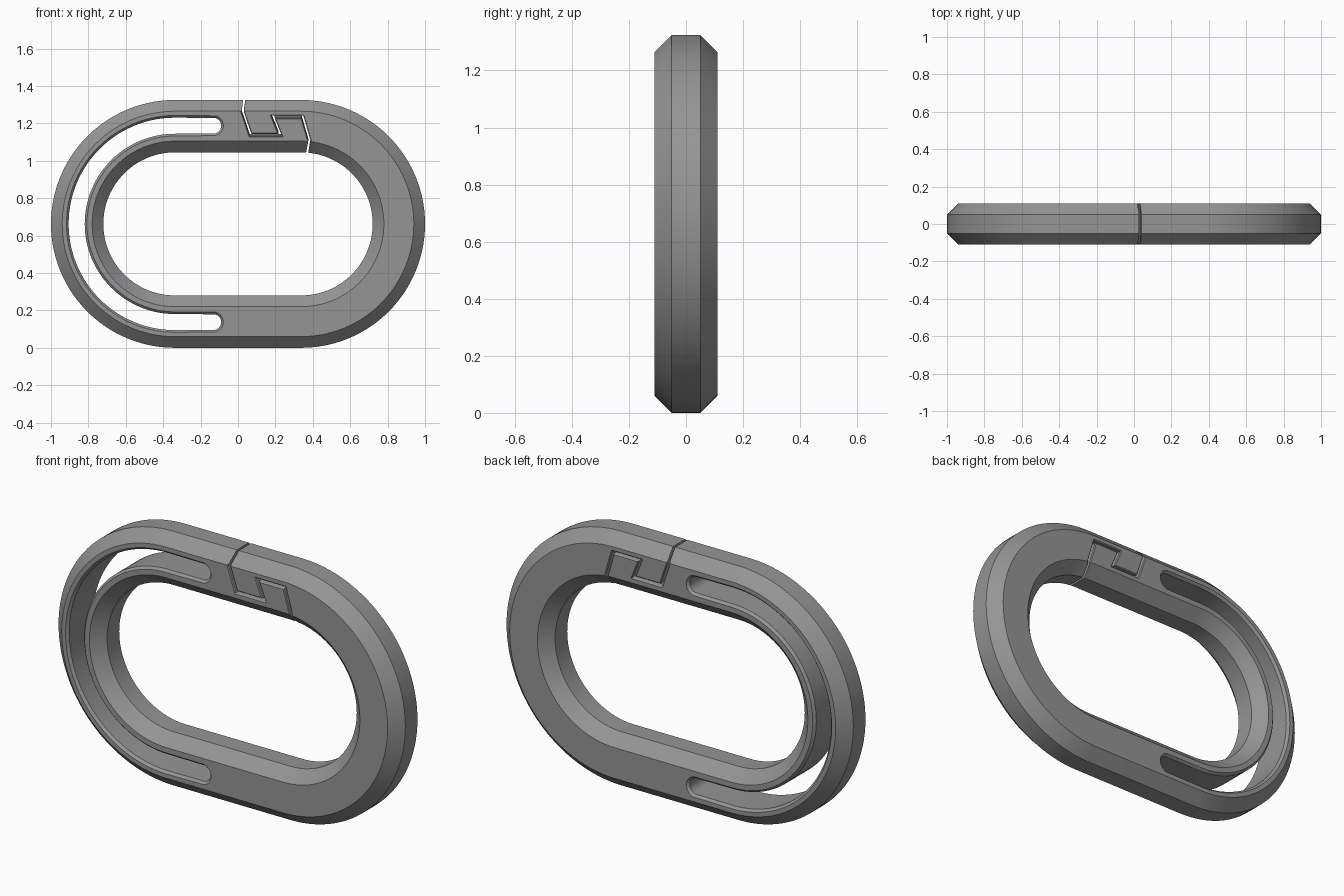
import bpy, bmesh
from math import cos, sin, radians
from mathutils import Vector

if "Cube" in bpy.data.objects:
    bpy.data.objects.remove(bpy.data.objects["Cube"])

ZC, CX = 0.6625, 0.3375          # centre height, half length of the straight sides


def arc(cx, cz, r, a0, a1, n):
    return [(cx + r * cos(radians(a0 + (a1 - a0) * i / n)),
             cz + r * sin(radians(a0 + (a1 - a0) * i / n))) for i in range(n + 1)]


def stadium(r):
    return arc(CX, ZC, r, -90, 90, 56) + arc(-CX, ZC, r, 90, 270, 56)


def slot(w, r=0.525, end=-0.133):
    # C-shaped slot outline with round ends, half width w
    return (arc(-CX, ZC, r + w, 90, 270, 56) + arc(end, ZC - r, w, -90, 90, 12)[1:-1]
            + arc(-CX, ZC, r - w, 270, 90, 56) + arc(end, ZC + r, w, -90, 90, 12)[1:-1])


def strip(points, w, dz=0.0):
    # mitred band of half width w along a polyline
    p = [Vector(q) for q in points]
    left, right = [], []
    for i, q in enumerate(p):
        a = (q - p[i - 1]).normalized() if i else (p[1] - q).normalized()
        b = (p[i + 1] - q).normalized() if i < len(p) - 1 else a
        na, nb = Vector((-a.y, a.x)), Vector((-b.y, b.x))
        m = (na + nb).normalized()
        off = m * (w / m.dot(na))
        left.append((q.x + off.x, q.y + off.y + dz))
        right.append((q.x - off.x, q.y - off.y + dz))
    return left + right[::-1]


def loft(name, sections, ring=False):
    # join outlines (y, [(x, z), ...]) of equal length
    bm = bmesh.new()
    loops = [[bm.verts.new((x, y, z)) for x, z in pts] for y, pts in sections]
    n = len(loops[0])
    pairs = list(zip(loops, loops[1:]))
    if ring:
        pairs.append((loops[-1], loops[0]))
    else:
        bm.faces.new(loops[0])
        bm.faces.new(loops[-1])
    for a, b in pairs:
        for i in range(n):
            j = (i + 1) % n
            bm.faces.new((a[i], a[j], b[j], b[i]))
    bmesh.ops.recalc_face_normals(bm, faces=bm.faces)
    me = bpy.data.meshes.new(name)
    bm.to_mesh(me)
    bm.free()
    ob = bpy.data.objects.new(name, me)
    bpy.context.collection.objects.link(ob)
    return ob


# Chamfered oval link body
section = [(.6625, -.05), (.6625, .05), (.6025, .11), (.4425, .11),
           (.3825, .05), (.3825, -.05), (.4425, -.11), (.6025, -.11)]
link = loft("link_body", [(y, stadium(r)) for r, y in section], ring=True)
dark = bpy.data.materials.new("dark_grey")
dark.diffuse_color = (0.3, 0.3, 0.3, 1)
dark.use_nodes = True
dark.node_tree.nodes["Principled BSDF"].inputs["Base Color"].default_value = dark.diffuse_color
link.data.materials.append(dark)

# Flexure slot, with a small chamfer at both faces
slot_cut = loft("slot_cutter", [(y, slot(w)) for y, w in
                [(-.12, .064), (-.097, .043), (.097, .043), (.12, .064)]])

# Interlocking hook seam, slightly V-shaped through the thickness
hook = [(.042, 1.37), (.025, 1.262), (.067, 1.138), (.226, 1.138), (.187, 1.235),
        (.345, 1.235), (.382, 1.107), (.364, 1.0)]
seam_cut = loft("seam_cutter", [(y, strip(hook, w, dz)) for y, w, dz in
                [(-.12, .019, 0), (-.105, .006, 0), (0, .006, .012),
                 (.105, .006, 0), (.12, .019, 0)]])

bpy.context.view_layer.objects.active = link
link.select_set(True)
for cutter in (slot_cut, seam_cut):
    cutter.hide_render = True
    mod = link.modifiers.new("cut", 'BOOLEAN')
    mod.operation, mod.solver, mod.object = 'DIFFERENCE', 'EXACT', cutter
    bpy.ops.object.modifier_apply(modifier=mod.name)
    bpy.data.objects.remove(cutter)

bpy.ops.object.shade_smooth_by_angle(angle=radians(20))
